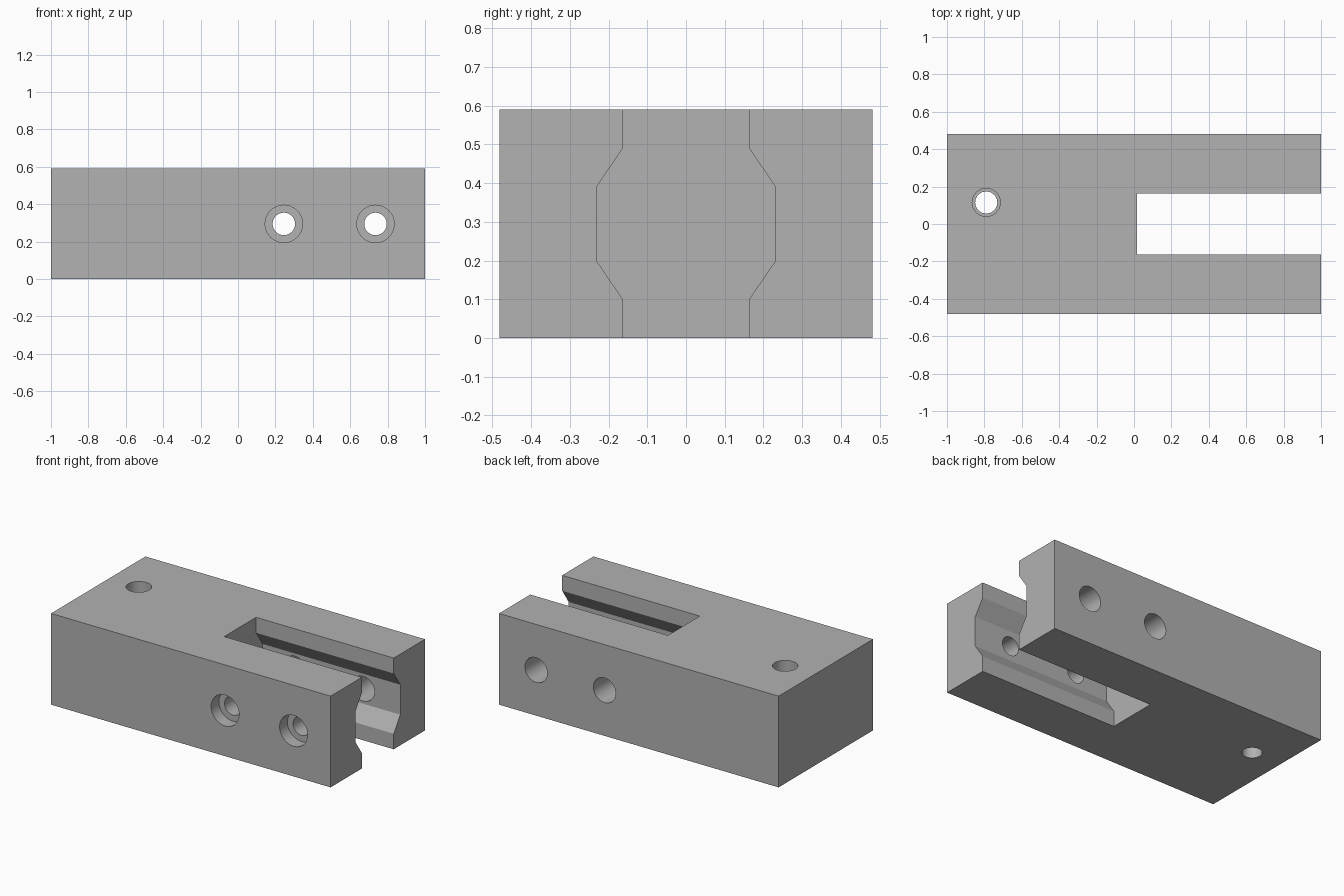
import bpy
import math
from mathutils import Vector

cube = bpy.data.objects.get("Cube")
if cube:
    bpy.data.objects.remove(cube, do_unlink=True)

HEIGHT, HALF_Y = 0.59, 0.482
MID_Z = HEIGHT / 2

grey = bpy.data.materials.new("plain grey")
grey.use_nodes = True
colour = (0.445, 0.445, 0.445, 1)
grey.diffuse_color = colour
grey.node_tree.nodes["Principled BSDF"].inputs["Base Color"].default_value = colour


def prism(name, profile, x0, x1):
    """Extrude a (y, z) profile along x."""
    n = len(profile)
    verts = [(x, y, z) for x in (x0, x1) for y, z in profile]
    faces = [list(range(n))[::-1], list(range(n, 2 * n))]
    faces += [(i, (i + 1) % n, (i + 1) % n + n, i + n) for i in range(n)]
    mesh = bpy.data.meshes.new(name)
    mesh.from_pydata(verts, [], faces)
    obj = bpy.data.objects.new(name, mesh)
    bpy.context.collection.objects.link(obj)
    return obj


def drill(name, start, end, radius):
    """Round cutter running from start to end."""
    a, b = Vector(start), Vector(end)
    bpy.ops.mesh.primitive_cylinder_add(
        vertices=48, radius=radius, depth=(b - a).length, location=(a + b) / 2,
        rotation=(b - a).to_track_quat("Z", "Y").to_euler())
    bpy.context.object.name = name
    return bpy.context.object


def cut(target, cutter):
    mod = target.modifiers.new(cutter.name, "BOOLEAN")
    mod.operation, mod.solver, mod.object = "DIFFERENCE", "EXACT", cutter
    bpy.ops.object.select_all(action="DESELECT")
    bpy.context.view_layer.objects.active = target
    target.select_set(True)
    bpy.ops.object.modifier_apply(modifier=mod.name)
    bpy.data.objects.remove(cutter, do_unlink=True)


# Solid block
block = prism("clamp_block", [(-HALF_Y, 0), (HALF_Y, 0), (HALF_Y, HEIGHT),
                              (-HALF_Y, HEIGHT)], -1, 1)

# Open slot with a wider channel at mid height
side = [(0.163, -0.1), (0.163, 0.1), (0.23, 0.198),
        (0.23, HEIGHT - 0.198), (0.163, HEIGHT - 0.1), (0.163, HEIGHT + 0.1)]
slot = side + [(-y, z) for y, z in reversed(side)]
cut(block, prism("slot_cutter", slot, 0.015, 1.1))

# Cross bolt holes: counterbored front arm, wider plain hole in the back arm
for x in (0.245, 0.735):
    cut(block, drill("front_hole", (x, -0.6, MID_Z), (x, 0, MID_Z), 0.06))
    cut(block, drill("counterbore", (x, -0.6, MID_Z), (x, 0.08 - HALF_Y, MID_Z), 0.1))
    cut(block, drill("back_hole", (x, 0, MID_Z), (x, 0.6, MID_Z), 0.08))

# Stepped vertical hole at the solid end
cut(block, drill("pin_hole", (-0.79, 0.115, -0.1), (-0.79, 0.115, 0.7), 0.059))
cut(block, drill("pin_hole_top", (-0.79, 0.115, MID_Z), (-0.79, 0.115, 0.7), 0.075))

# Smooth hole walls, crisp edges
block.data.materials.clear()
block.data.materials.append(grey)
for poly in block.data.polygons:
    poly.material_index = 0
bpy.ops.object.shade_smooth_by_angle(angle=math.radians(30))
